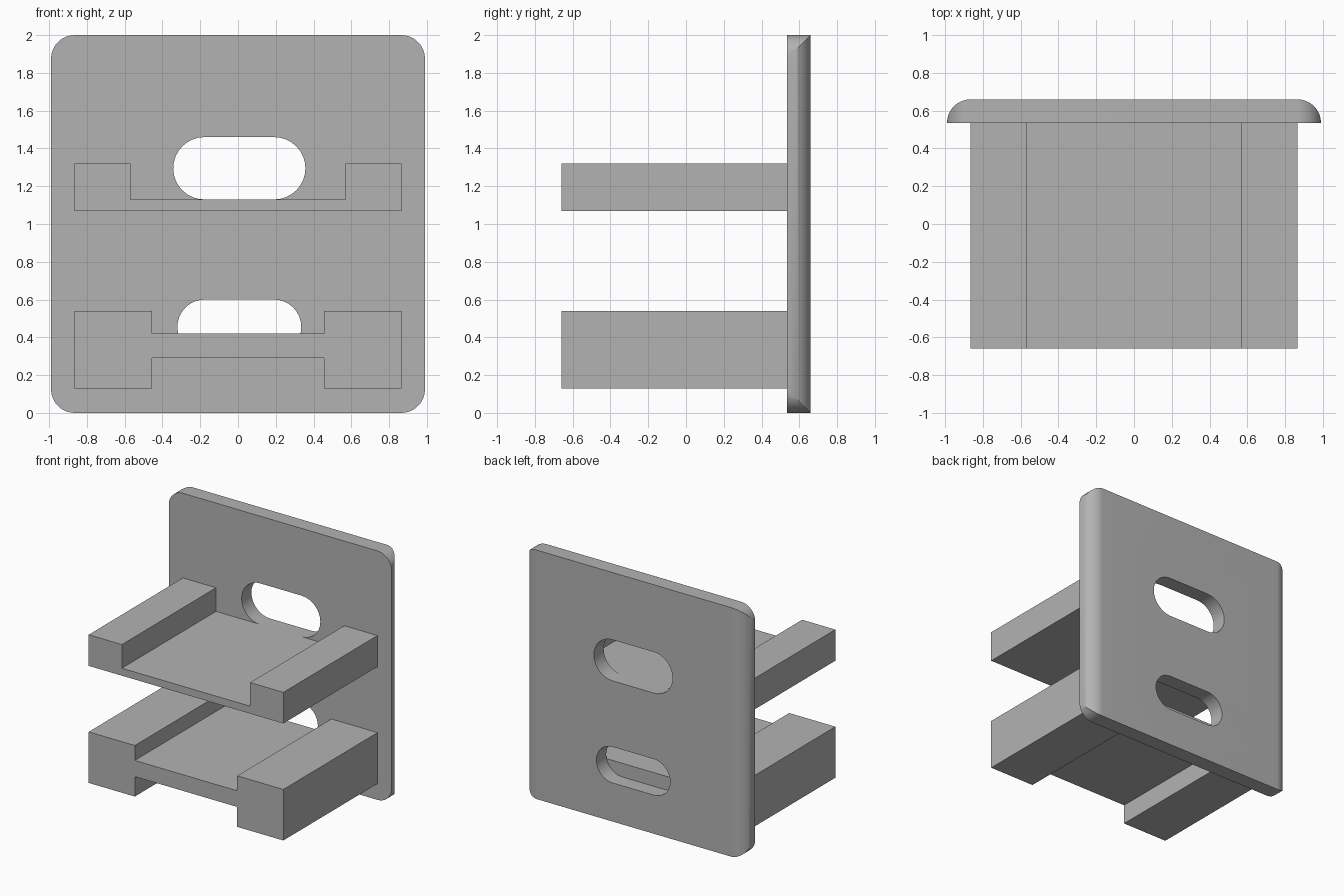
import bpy, bmesh, math
from mathutils import Matrix, Vector

cube = bpy.data.objects.get("Cube")
if cube:
    bpy.data.objects.remove(cube, do_unlink=True)

grey = bpy.data.materials.new("plain grey")
grey.use_nodes = True
colour = (0.45, 0.45, 0.45, 1)
grey.diffuse_color = colour
grey.node_tree.nodes["Principled BSDF"].inputs["Base Color"].default_value = colour


def arc(cx, cy, r, start, end, steps=16):
    """Points along an arc, angles in degrees."""
    angles = [math.radians(start + (end - start) * i / steps) for i in range(steps + 1)]
    return [(cx + r * math.cos(a), cy + r * math.sin(a)) for a in angles]


def extrude(name, outline, axis, start, end):
    """Extrude an (x, z) outline along y, or an (x, y) outline along z."""
    bm = bmesh.new()
    if axis == "y":
        points = [(a, start, b) for a, b in outline]
        move = Vector((0, end - start, 0))
    else:
        points = [(a, b, start) for a, b in outline]
        move = Vector((0, 0, end - start))
    face = bm.faces.new([bm.verts.new(p) for p in points])
    top = bmesh.ops.extrude_face_region(bm, geom=[face])["geom"]
    bmesh.ops.translate(bm, vec=move, verts=[v for v in top if isinstance(v, bmesh.types.BMVert)])
    bmesh.ops.recalc_face_normals(bm, faces=bm.faces)
    mesh = bpy.data.meshes.new(name)
    bm.to_mesh(mesh)
    bm.free()
    mesh.materials.append(grey)
    obj = bpy.data.objects.new(name, mesh)
    bpy.context.collection.objects.link(obj)
    return obj


def boolean(target, cutter, operation):
    """Apply a boolean and remove the helper."""
    cutter.hide_render = True
    mod = target.modifiers.new("cut", "BOOLEAN")
    mod.operation, mod.solver, mod.object = operation, "EXACT", cutter
    bpy.context.view_layer.objects.active = target
    bpy.ops.object.modifier_apply(modifier=mod.name)
    bpy.data.objects.remove(cutter, do_unlink=True)


HALF, R = 0.99, 0.125
FRONT, PLATE, BACK = -0.66, 0.535, 0.66
IN = HALF - R

# Wall plate: rounded corners, with quarter-round left and right edges
corners = (arc(IN, 2 - R, R, 0, 90) + arc(-IN, 2 - R, R, 90, 180)
           + arc(-IN, R, R, 180, 270) + arc(IN, R, R, 270, 360))
plate = extrude("wall_plate", corners, "y", PLATE, BACK + 0.1)
edges = arc(IN, PLATE, R, 0, 90) + arc(-IN, PLATE, R, 90, 180)
boolean(plate, extrude("edge_profile", edges, "z", -0.1, 2.1), "INTERSECT")

# Two slots through the plate
for z, r, reach in ((1.295, 0.165, 0.35), (0.455, 0.145, 0.328)):
    c = reach - r
    slot = arc(c + 0.007, z, r, -90, 90) + arc(-c + 0.007, z, r, 90, 270)
    boolean(plate, extrude("slot_cutter", slot, "y", 0.4, 0.8), "DIFFERENCE")

bpy.ops.object.select_all(action="DESELECT")
plate.select_set(True)
bpy.context.view_layer.objects.active = plate
bpy.ops.object.shade_smooth_by_angle(angle=math.radians(30))


def mirrored(half):
    return half + [(-x, z) for x, z in reversed(half)]


# Upper tray: thin floor between two raised rails
extrude("upper_tray", mirrored([(0.57, 1.13), (0.57, 1.32), (IN, 1.32), (IN, 1.07)]),
        "y", FRONT, PLATE)

# Lower bracket: two deep rails joined by a web
extrude("lower_bracket", mirrored([(0.455, 0.42), (0.455, 0.54), (IN, 0.54),
                                   (IN, 0.13), (0.455, 0.13), (0.455, 0.29)]),
        "y", FRONT, PLATE)
